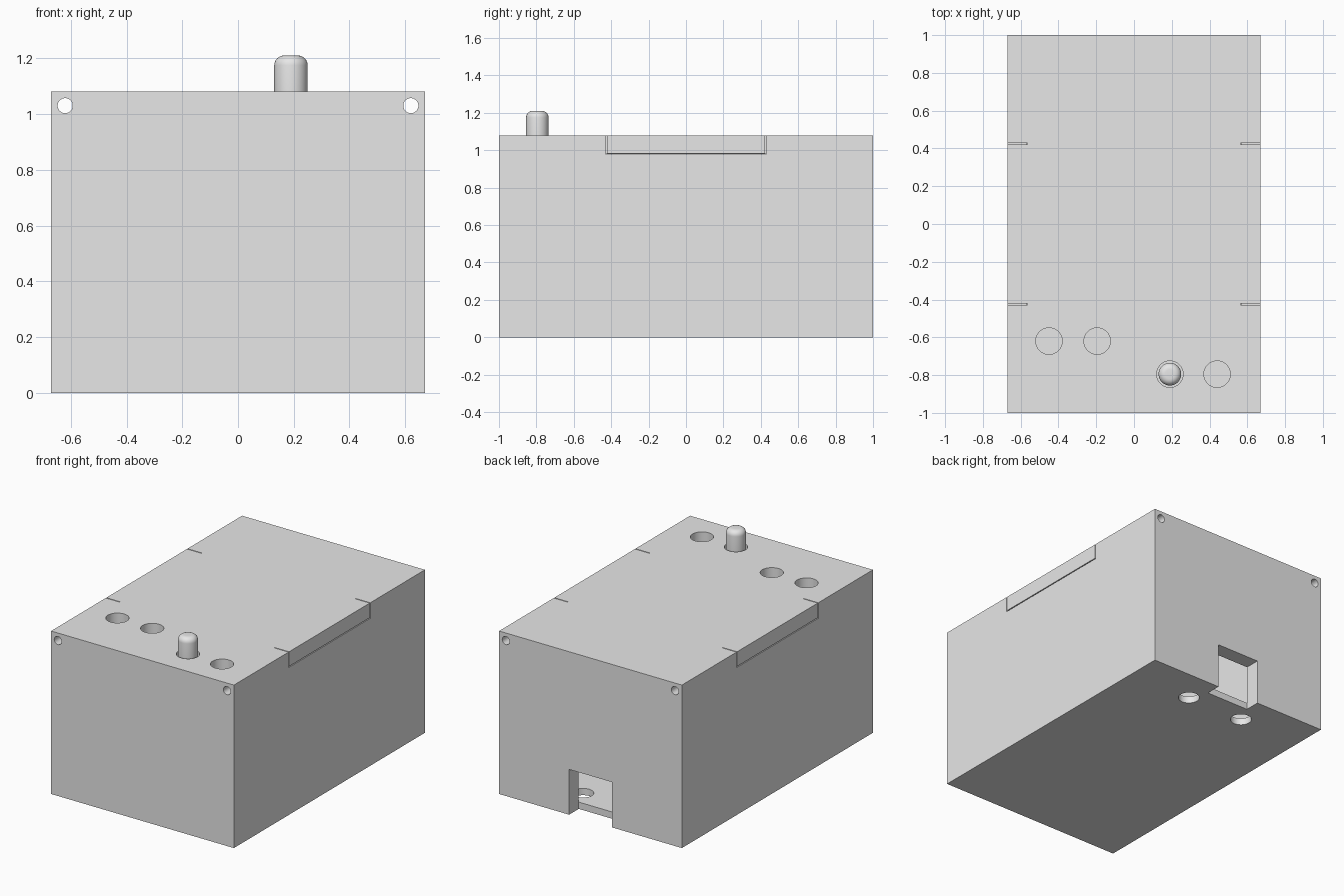
import bpy
import math

if "Cube" in bpy.data.objects:
    bpy.data.objects.remove(bpy.data.objects["Cube"], do_unlink=True)

# Plain grey plastic
grey = bpy.data.materials.new("light_grey")
grey.use_nodes = True
grey.diffuse_color = (0.8, 0.8, 0.8, 1)
grey.node_tree.nodes["Principled BSDF"].inputs["Base Color"].default_value = (0.8, 0.8, 0.8, 1)

HALF_W, HALF_L, HEIGHT = 0.67, 1.0, 1.08
WALL, FLOOR = 0.1, 0.045


def block(name, low, high):
    """Box between two opposite corners."""
    centre = [(a + b) / 2 for a, b in zip(low, high)]
    bpy.ops.mesh.primitive_cube_add(size=1, location=centre)
    ob = bpy.context.object
    ob.name = name
    ob.scale = [b - a for a, b in zip(low, high)]
    bpy.ops.object.transform_apply(location=True, rotation=False, scale=True)
    ob.data.materials.append(grey)
    return ob


def rod(name, centre, radius, length, along_y=False):
    """Round bar, upright or running front to back."""
    turn = (math.pi / 2, 0, 0) if along_y else (0, 0, 0)
    bpy.ops.mesh.primitive_cylinder_add(vertices=48, radius=radius, depth=length,
                                        location=centre, rotation=turn)
    ob = bpy.context.object
    ob.name = name
    bpy.ops.object.transform_apply(location=True, rotation=True, scale=True)
    ob.data.materials.append(grey)
    return ob


def cut(target, cutter):
    """Subtract the cutter and discard it."""
    cutter.hide_render = True
    mod = target.modifiers.new("cut", "BOOLEAN")
    mod.operation = "DIFFERENCE"
    mod.solver = "EXACT"
    mod.object = cutter
    bpy.context.view_layer.objects.active = target
    bpy.ops.object.modifier_apply(modifier=mod.name)
    bpy.data.objects.remove(cutter, do_unlink=True)


def smooth(ob):
    bpy.ops.object.select_all(action="DESELECT")
    ob.select_set(True)
    bpy.context.view_layer.objects.active = ob
    bpy.ops.object.shade_smooth_by_angle(angle=math.radians(30))


# Hollow case
case = block("case", (-HALF_W, -HALF_L, 0), (HALF_W, HALF_L, HEIGHT))
cut(case, block("cavity", (-HALF_W + WALL, -HALF_L + WALL, FLOOR),
                (HALF_W - WALL, HALF_L - WALL, HEIGHT - WALL)))

# Cable opening through the back wall and floor edge
cut(case, block("cable_opening", (-0.157, HALF_L - WALL - 0.001, -0.1),
                (0.157, HALF_L + 0.1, 0.3)))

# Button holes in the top
for x, y in ((-0.45, -0.62), (-0.195, -0.62), (0.19, -0.795), (0.44, -0.795)):
    cut(case, rod("button_hole", (x, y, HEIGHT), 0.07, 0.4))

for side in (-1, 1):
    # Screw holes in the floor
    cut(case, rod("floor_hole", (side * 0.21, 0.778, 0), 0.065, 0.2))
    # Long pin holes beside the top edges
    cut(case, rod("pin_hole", (side * 0.62, 0, 1.03), 0.027, 2.2, along_y=True))
    # Thin gaps around the side tabs
    x0, x1 = sorted((side * 0.565, side * 0.7))
    for y in (-0.425, 0.425):
        cut(case, block("tab_gap", (x0, y - 0.003, 0.977), (x1, y + 0.003, 1.2)))
    cut(case, block("tab_gap", (x0, -0.425, 0.977), (x1, 0.425, 0.983)))
smooth(case)

# Rounded push button with a retaining flange under the top
button = rod("push_button", (0.19, -0.795, 1.08), 0.06, 0.26)
bevel = button.modifiers.new("round_top", "BEVEL")
bevel.width = 0.035
bevel.segments = 6
bevel.limit_method = "ANGLE"
bpy.context.view_layer.objects.active = button
bpy.ops.object.modifier_apply(modifier=bevel.name)
smooth(button)
smooth(rod("button_flange", (0.19, -0.795, 0.965), 0.085, 0.03))
